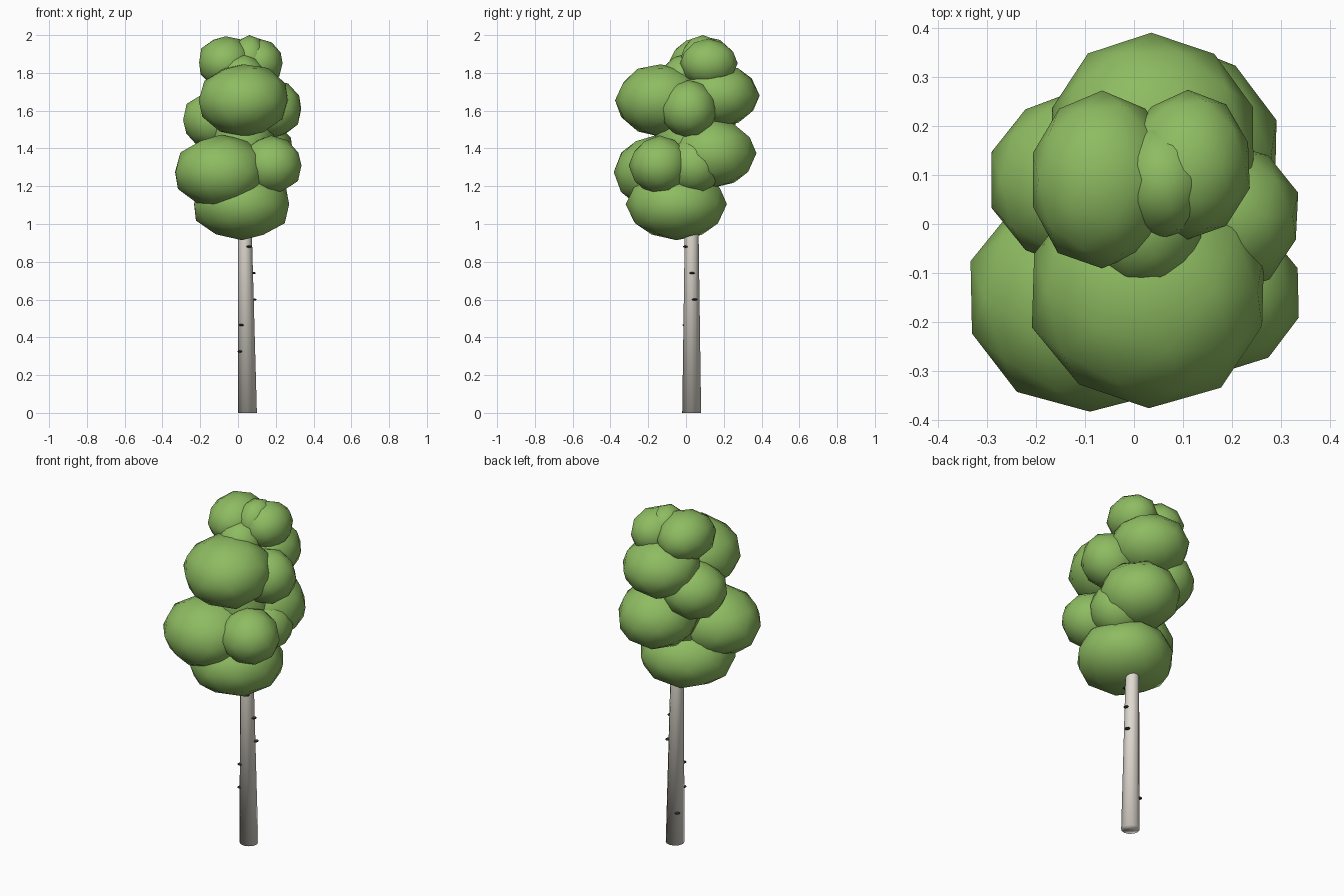
import bpy, bmesh, math, random
from mathutils import Vector

if "Cube" in bpy.data.objects:
    bpy.data.objects.remove(bpy.data.objects["Cube"])

random.seed(4)


def material(name, rgb):
    m = bpy.data.materials.new(name)
    m.diffuse_color = (*rgb, 1)
    m.use_nodes = True
    m.node_tree.nodes["Principled BSDF"].inputs["Base Color"].default_value = m.diffuse_color
    return m


leaf = material("leaf green", (0.27, 0.50, 0.12))
bark = material("pale bark", (0.74, 0.70, 0.63))
dark = material("dark bark", (0.03, 0.03, 0.03))


def finish(bm, name, mat):
    for f in bm.faces:
        f.smooth = True
    me = bpy.data.meshes.new(name)
    bm.to_mesh(me)
    bm.free()
    me.materials.append(mat)
    ob = bpy.data.objects.new(name, me)
    bpy.context.collection.objects.link(ob)
    return ob


def blob(name, centre, radii, mat, jitter=0.0):
    bm = bmesh.new()
    bmesh.ops.create_icosphere(bm, subdivisions=2, radius=1)
    for v in bm.verts:
        k = 1 + random.uniform(-jitter, jitter)
        v.co = Vector(c + p * r * k for c, p, r in zip(centre, v.co, radii))
    return finish(bm, name, mat)


# trunk: slightly leaning tapered cylinder running up into the crown
bm = bmesh.new()
rings = []
for cx, cy, z, r in [(0.05, 0.03, 0, 0.05), (0.037, 0.03, 0.93, 0.037), (0.03, 0.04, 1.5, 0.025)]:
    rings.append([bm.verts.new((cx + r * math.cos(a * math.tau / 12),
                                cy + r * math.sin(a * math.tau / 12), z)) for a in range(12)])
for lo, hi in zip(rings, rings[1:]):
    for i in range(12):
        j = (i + 1) % 12
        bm.faces.new((lo[i], lo[j], hi[j], hi[i]))
bm.faces.new(rings[0][::-1])
bm.faces.new(rings[-1])
finish(bm, "trunk", bark)

# dark bark marks
marks = [(0.058, -0.002, 0.88), (0.080, 0.032, 0.74), (0.084, 0.046, 0.60),
         (0.018, -0.004, 0.465), (0.012, 0.003, 0.325), (0.014, 0.062, 0.19)]
for i, c in enumerate(marks):
    blob(f"bark_mark_{i + 1}", c, (0.015, 0.015, 0.006), dark)

# crown: overlapping leaf clumps, bottom to top, around a filling core
clumps = {
    "core": ((0.03, 0.0, 1.42), (0.17, 0.17, 0.32)),
    "bottom": ((0.02, -0.05, 1.105), (0.265, 0.265, 0.19)),
    "lower_front_left": ((-0.09, -0.15, 1.275), (0.25, 0.235, 0.195)),
    "lower_right": ((0.175, -0.14, 1.31), (0.165, 0.16, 0.155)),
    "lower_middle_right": ((0.13, 0.04, 1.31), (0.17, 0.16, 0.16)),
    "lower_back": ((0.08, 0.14, 1.375), (0.22, 0.23, 0.185)),
    "middle_left": ((-0.12, 0.09, 1.55), (0.175, 0.18, 0.16)),
    "middle_right": ((0.18, 0.015, 1.61), (0.16, 0.155, 0.155)),
    "upper_front": ((0.03, -0.135, 1.655), (0.245, 0.24, 0.195)),
    "upper_back": ((0.035, 0.17, 1.68), (0.215, 0.215, 0.17)),
    "top_front": ((0.02, 0.0, 1.78), (0.125, 0.13, 0.12)),
    "top_left": ((-0.065, 0.09, 1.855), (0.15, 0.18, 0.14)),
    "top_right": ((0.11, 0.12, 1.85), (0.13, 0.15, 0.13)),
    "top_middle": ((0.06, 0.09, 1.87), (0.10, 0.12, 0.128)),
}
for name, (c, r) in clumps.items():
    blob("leaves_" + name, c, r, leaf, 0.025)
